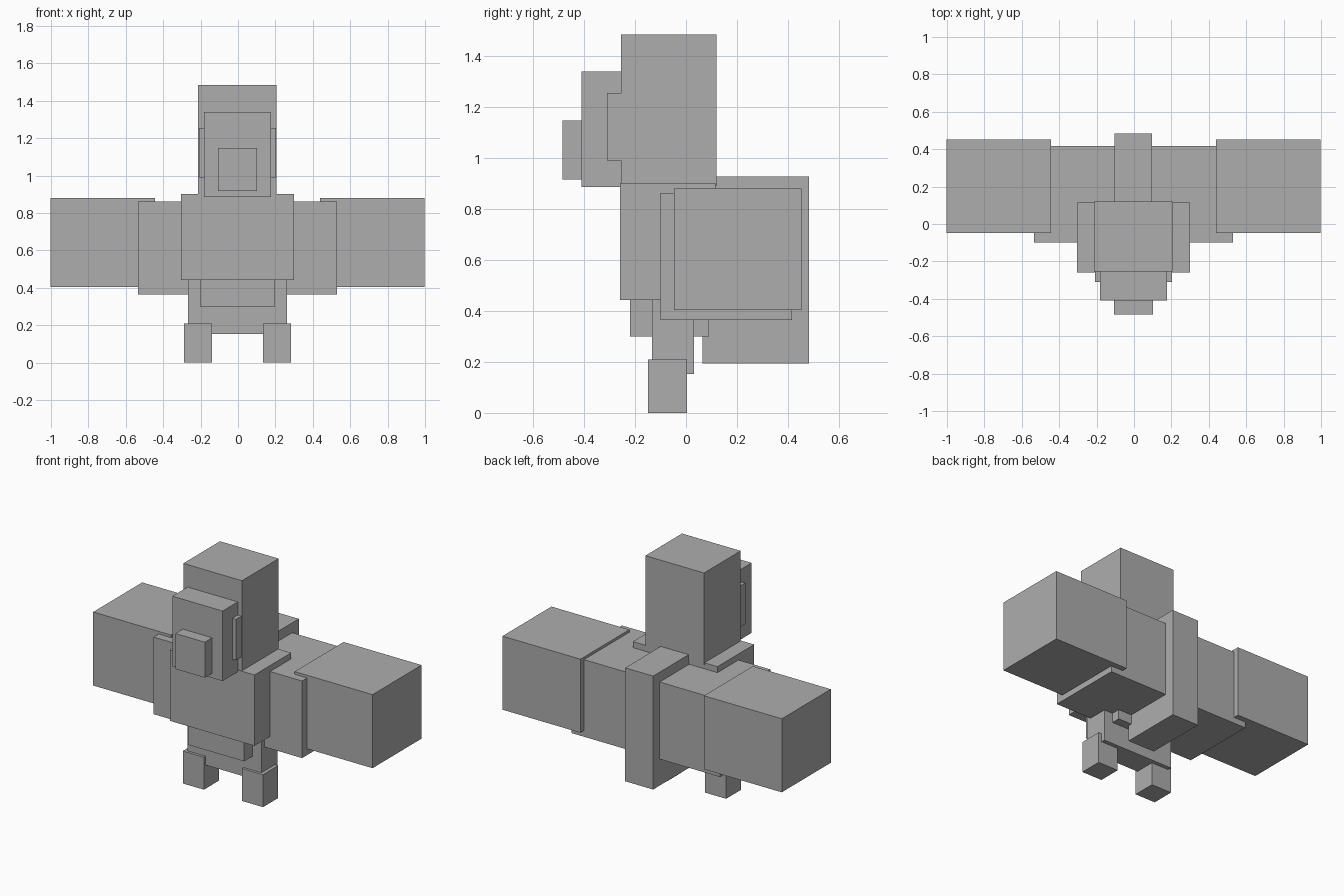
import bpy
import bmesh

cube = bpy.data.objects.get("Cube")
if cube:
    bpy.data.objects.remove(cube, do_unlink=True)

grey = bpy.data.materials.new("plain_grey")
grey.use_nodes = True
colour = (0.42, 0.42, 0.42, 1.0)
grey.diffuse_color = colour
grey.node_tree.nodes["Principled BSDF"].inputs["Base Color"].default_value = colour

MIDDLE = -0.003  # centre line of the figure


def box(name, x, y, z):
    """Box between the given (low, high) limits on each axis."""
    bm = bmesh.new()
    bmesh.ops.create_cube(bm, size=1.0)
    for v in bm.verts:
        v.co = [lim[0] if c < 0 else lim[1] for c, lim in zip(v.co, (x, y, z))]
    mesh = bpy.data.meshes.new(name)
    bm.to_mesh(mesh)
    bm.free()
    mesh.materials.append(grey)
    obj = bpy.data.objects.new(name, mesh)
    bpy.context.collection.objects.link(obj)
    return obj


def centre_box(name, half, y, z):
    return box(name, (MIDDLE - half, MIDDLE + half), y, z)


def pair(name, inner, outer, y, z):
    box("left_" + name, (MIDDLE + inner, MIDDLE + outer), y, z)
    box("right_" + name, (MIDDLE - outer, MIDDLE - inner), y, z)


# Head, with the face built forward in steps
centre_box("head", 0.21, (-0.255, 0.12), (0.89, 1.485))
centre_box("cheeks", 0.205, (-0.31, -0.25), (0.99, 1.255))
centre_box("face", 0.18, (-0.41, -0.25), (0.887, 1.34))
centre_box("beak", 0.105, (-0.485, -0.405), (0.917, 1.147))

# Body
centre_box("torso", 0.303, (-0.26, 0.115), (0.443, 0.902))
centre_box("belly", 0.20, (-0.22, 0.09), (0.30, 0.45))
centre_box("hips", 0.264, (-0.133, 0.031), (0.153, 0.46))
centre_box("tail", 0.10, (0.064, 0.483), (0.193, 0.927))

# Wings
centre_box("inner_wings", 0.532, (-0.10, 0.416), (0.364, 0.863))
pair("outer_wing", 0.442, 1.0, (-0.048, 0.453), (0.404, 0.88))

# Feet
pair("foot", 0.136, 0.287, (-0.15, 0.004), (0.0, 0.21))
